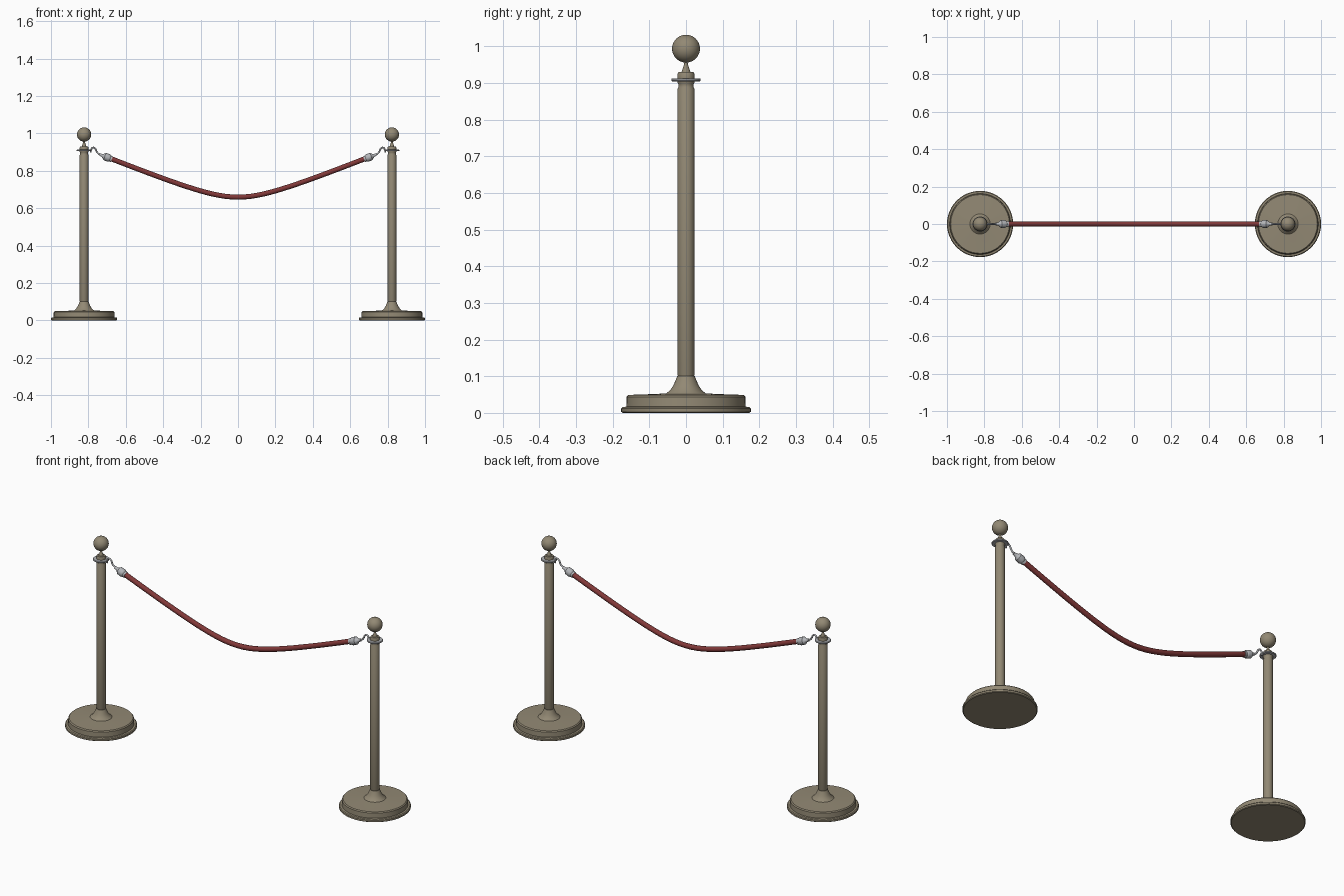
import bpy, bmesh, math
from mathutils import Vector, Matrix

if "Cube" in bpy.data.objects:
    bpy.data.objects.remove(bpy.data.objects["Cube"])


def material(name, rgb):
    m = bpy.data.materials.new(name)
    m.diffuse_color = (*rgb, 1)
    m.use_nodes = True
    m.node_tree.nodes["Principled BSDF"].inputs["Base Color"].default_value = m.diffuse_color
    return m


BRASS = material("aged brass", (0.29, 0.25, 0.175))
RED = material("red rope", (0.22, 0.04, 0.04))
STEEL = material("steel", (0.46, 0.47, 0.49))
POST_X = 0.823


def lathe(name, profile, mat, matrix, sides=40, closed=False):
    """Spin an (r, z) profile about z, then place it by matrix."""
    bm = bmesh.new()
    vs = [bm.verts.new((r, 0, z)) for r, z in profile]
    es = [bm.edges.new(p) for p in zip(vs, vs[1:])]
    if closed:
        es.append(bm.edges.new((vs[-1], vs[0])))
    bmesh.ops.spin(bm, geom=vs + es, cent=(0, 0, 0), axis=(0, 0, 1),
                   angle=math.tau, steps=sides, use_duplicate=False)
    bmesh.ops.remove_doubles(bm, verts=bm.verts, dist=1e-5)
    bmesh.ops.recalc_face_normals(bm, faces=bm.faces)
    me = bpy.data.meshes.new(name)
    bm.to_mesh(me)
    bm.free()
    me.transform(matrix)
    me.materials.append(mat)
    ob = bpy.data.objects.new(name, me)
    bpy.context.collection.objects.link(ob)
    bpy.ops.object.select_all(action='DESELECT')
    ob.select_set(True)
    bpy.context.view_layer.objects.active = ob
    bpy.ops.object.shade_smooth_by_angle(angle=math.radians(35))
    return ob


def tube(name, points, radius, mat, kind='POLY'):
    cu = bpy.data.curves.new(name, 'CURVE')
    cu.dimensions = '3D'
    cu.bevel_depth = radius
    cu.bevel_resolution = 4
    cu.use_fill_caps = True
    sp = cu.splines.new(kind)
    if kind == 'BEZIER':
        sp.bezier_points.add(len(points) - 1)
        for bp, p in zip(sp.bezier_points, points):
            bp.co = p
            bp.handle_left_type = bp.handle_right_type = 'AUTO'
    else:
        sp.points.add(len(points) - 1)
        for sp_p, p in zip(sp.points, points):
            sp_p.co = (*p, 1)
    sp.use_smooth = True
    cu.materials.append(mat)
    ob = bpy.data.objects.new(name, cu)
    bpy.context.collection.objects.link(ob)


# profiles, bottom to top
BASE = [(0, 0), (0.173, 0), (0.177, 0.003), (0.177, 0.012), (0.173, 0.016), (0.163, 0.017),
        (0.162, 0.044), (0.157, 0.049), (0.1, 0.051), (0.054, 0.053), (0.043, 0.062),
        (0.034, 0.076), (0.028, 0.09), (0.024, 0.1), (0, 0.1)]
POLE = [(0, 0.098), (0.021, 0.098), (0.0235, 0.104), (0.0235, 0.884), (0.021, 0.889),
        (0.021, 0.898), (0.0235, 0.902), (0.0235, 0.924), (0.021, 0.93), (0.012, 0.931),
        (0.009, 0.94), (0.005, 0.952), (0.004, 0.965), (0, 0.965)]
BALL = [(0.038 * math.sin(a), 0.994 - 0.038 * math.cos(a))
        for a in (math.pi * i / 20 for i in range(21))]
RING = [(0.023, 0.905), (0.038, 0.905), (0.04, 0.907), (0.04, 0.911), (0.038, 0.913),
        (0.023, 0.913)]
FERRULE = [(0, -0.007), (0.007, -0.007), (0.008, 0.006), (0.014, 0.015), (0.02, 0.021),
           (0.021, 0.043), (0.019, 0.049), (0.0165, 0.052), (0.0165, 0.062), (0, 0.062)]

for side, label in ((-1, "left"), (1, "right")):
    at = Matrix.Translation((side * POST_X, 0, 0))
    lathe(label + "_base", BASE, BRASS, at, 48)
    lathe(label + "_post", POLE, BRASS, at, 32)
    lathe(label + "_ball", BALL, BRASS, at, 32)
    lathe(label + "_ring", RING, STEEL, at, 40, closed=True)
    # rope ferrule, tilted along the rope
    aim = Vector((-side * 0.933, 0, -0.36)).to_track_quat('Z', 'Y').to_matrix().to_4x4()
    lathe(label + "_ferrule", FERRULE, STEEL,
          Matrix.Translation((side * 0.732, 0, 0.884)) @ aim, 24)
    # wire hook from ring to ferrule
    hook = [(0.787, 0.898), (0.785, 0.913), (0.776, 0.924), (0.764, 0.919),
            (0.755, 0.902), (0.745, 0.891), (0.731, 0.884)]
    tube(label + "_hook", [(side * x, 0, z) for x, z in hook], 0.0045, STEEL, 'BEZIER')

# sagging rope
xs = [-0.685 + 1.37 * i / 40 for i in range(41)]
tube("rope", [(x, 0, 0.659 + 0.405 * (math.hypot(x, 0.2) - 0.2)) for x in xs], 0.0135, RED)
